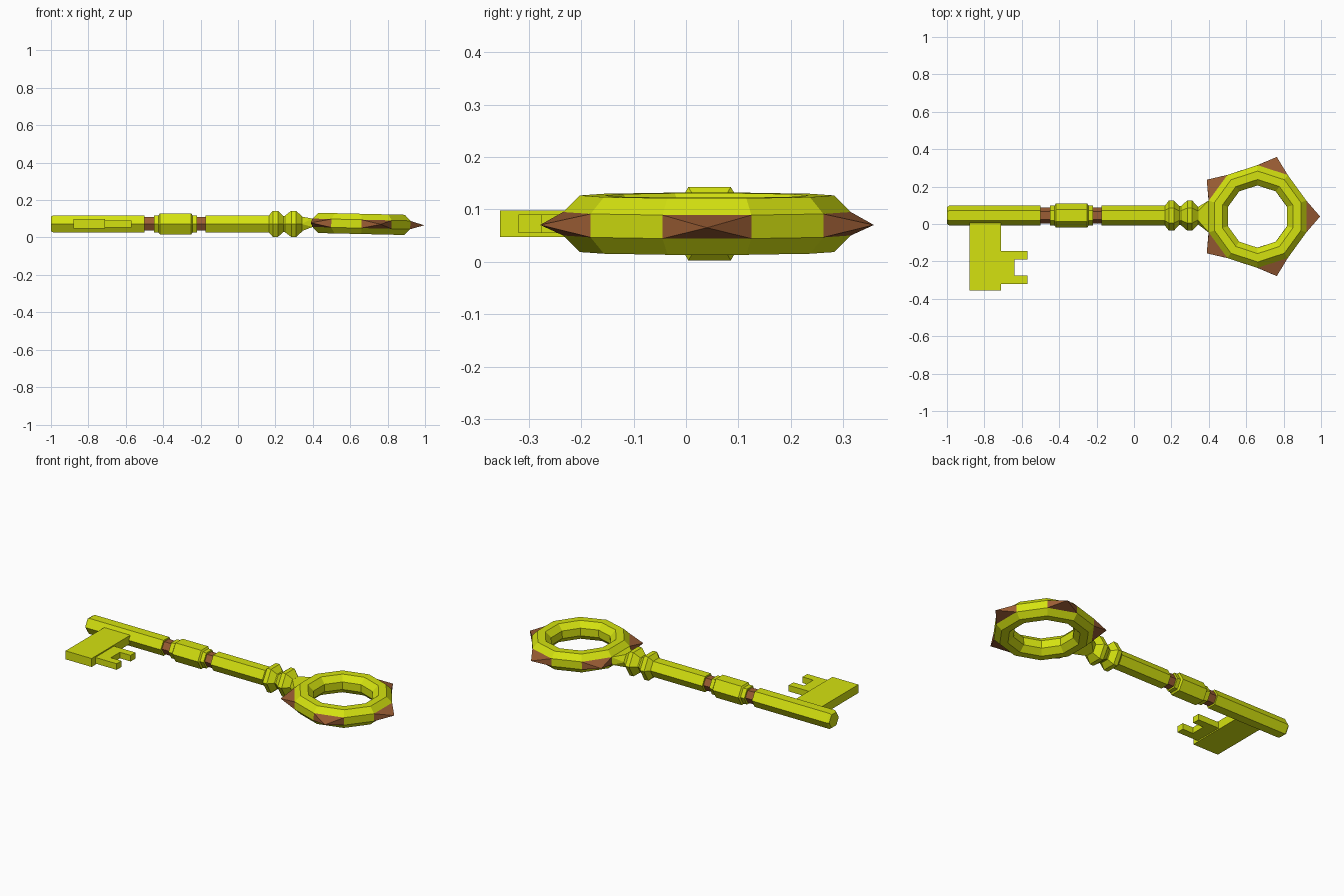
import bpy, bmesh
from math import sin, cos, pi, radians
from mathutils import Vector, Matrix

if "Cube" in bpy.data.objects:
    bpy.data.objects.remove(bpy.data.objects["Cube"])

YC, ZC = 0.045, 0.0725   # shaft axis


def material(name, rgb):
    m = bpy.data.materials.new(name)
    m.diffuse_color = (*rgb, 1)
    m.use_nodes = True
    m.node_tree.nodes["Principled BSDF"].inputs["Base Color"].default_value = m.diffuse_color
    return m


GOLD = material("gold", (0.66, 0.76, 0.005))
COPPER = material("copper", (0.33, 0.11, 0.035))


def finish(name, bm, mat):
    bmesh.ops.recalc_face_normals(bm, faces=bm.faces)
    me = bpy.data.meshes.new(name)
    bm.to_mesh(me)
    bm.free()
    me.materials.append(mat)
    ob = bpy.data.objects.new(name, me)
    bpy.context.collection.objects.link(ob)
    return ob


def hexagon(x, r):
    return [Vector((x, YC + r * cos(k * pi / 3), ZC + r * sin(k * pi / 3))) for k in range(6)]


def lathe(name, profile, mat):
    """Six-sided turned part along x from (x, radius) points."""
    bm = bmesh.new()
    rings = [[bm.verts.new(p) for p in hexagon(x, r)] for x, r in profile]
    for a, b in zip(rings, rings[1:]):
        for k in range(6):
            j = (k + 1) % 6
            bm.faces.new((a[k], a[j], b[j], b[k]))
    bm.faces.new(rings[0])
    bm.faces.new(rings[-1])
    return finish(name, bm, mat)


def plate(name, outline, half):
    """Flat outline in x, y extruded about the shaft height."""
    bm = bmesh.new()
    f = bm.faces.new([bm.verts.new((x, y, ZC - half)) for x, y in outline])
    ext = bmesh.ops.extrude_face_region(bm, geom=[f])["geom"]
    bmesh.ops.translate(bm, vec=(0, 0, 2 * half),
                        verts=[v for v in ext if isinstance(v, bmesh.types.BMVert)])
    return finish(name, bm, GOLD)


# Shaft sections, collars and double ferrule
lathe("shaft_end", [(-1, 0.045), (-0.988, 0.053), (-0.5, 0.053)], GOLD)
lathe("collar_left", [(-0.505, 0.042), (-0.445, 0.042)], COPPER)
lathe("shaft_grip", [(-0.45, 0.053), (-0.425, 0.053), (-0.418, 0.064), (-0.25, 0.064),
                     (-0.243, 0.053), (-0.22, 0.053)], GOLD)
lathe("collar_right", [(-0.225, 0.042), (-0.17, 0.042)], COPPER)
lathe("shaft_upper", [(-0.175, 0.053), (0.165, 0.053), (0.187, 0.081), (0.213, 0.081),
                      (0.242, 0.05), (0.25, 0.05), (0.285, 0.081), (0.31, 0.081),
                      (0.345, 0.045)], GOLD)

# Ring: ten-sided, octagonal section, tilted slightly
CENTRE = Vector((0.66, 0.04, 0.0725))
TILT = Matrix.Translation(CENTRE) @ Matrix.Rotation(radians(1.3), 4, 'Y')
MAJOR, MINOR = 0.2205, 0.0585


def ring_point(i, j):
    a, b = radians(18 + 36 * i), radians(22.5 + 45 * j)
    r = MAJOR + MINOR * cos(b)
    return TILT @ Vector((r * cos(a), r * sin(a), MINOR * sin(b)))


bm = bmesh.new()
grid = [[bm.verts.new(ring_point(i, j)) for j in range(8)] for i in range(10)]
for i in range(10):
    for j in range(8):
        n, m = (i + 1) % 10, (j + 1) % 8
        bm.faces.new((grid[i][j], grid[n][j], grid[n][m], grid[i][m]))
finish("bow_ring", bm, GOLD)

# Five spikes on alternate outer faces
for s in range(5):
    bm = bmesh.new()
    i, a = 2 * s, radians(72 * s)
    base = [bm.verts.new(ring_point(*p)) for p in ((i - 1, -1), (i, -1), (i, 0), (i - 1, 0))]
    tip = bm.verts.new(TILT @ Vector((0.335 * cos(a), 0.335 * sin(a), 0)))
    bm.faces.new(base)
    for k in range(4):
        bm.faces.new((base[k], base[(k + 1) % 4], tip))
    finish(f"bow_spike_{s + 1}", bm, COPPER)

# Neck flaring from the ferrule into the ring
bm = bmesh.new()
for p in hexagon(0.34, 0.045) + [ring_point(*q) for q in ((4, -1), (5, -1), (5, 0), (4, 0))]:
    bm.verts.new(p)
bmesh.ops.convex_hull(bm, input=bm.verts)
finish("neck", bm, GOLD)

# Bit blade and forked teeth
plate("bit_blade", [(-0.88, -0.355), (-0.71, -0.355), (-0.71, 0.04), (-0.88, 0.04)], 0.025)
plate("bit_teeth", [(-0.72, -0.145), (-0.57, -0.145), (-0.57, -0.19), (-0.64, -0.19),
                    (-0.64, -0.275), (-0.57, -0.275), (-0.57, -0.32), (-0.72, -0.32)], 0.018)
